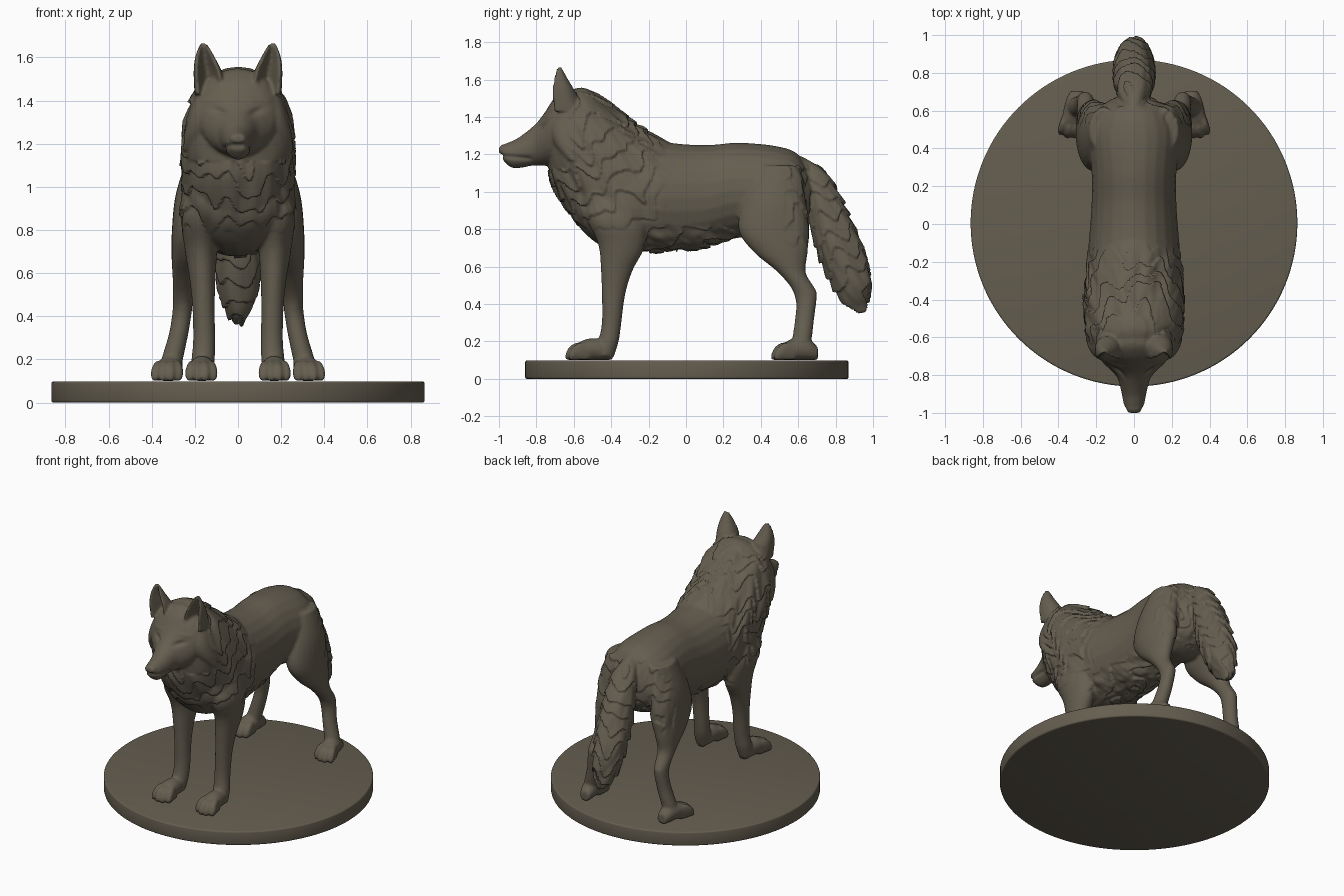
import bpy, bmesh, math
from mathutils import Vector, noise

fur_brown = bpy.data.materials.new("dark_taupe")
fur_brown.diffuse_color = (0.13, 0.112, 0.08, 1)

bm = bmesh.new()
SIDES = 24


def spline(keys, steps=5):
    """Catmull-Rom interpolation through section tuples."""
    out = []
    for i in range(len(keys) - 1):
        a, b, c, d = (keys[max(0, min(len(keys) - 1, i + k))] for k in (-1, 0, 1, 2))
        for s in range(steps):
            t = s / steps
            out.append([0.5 * (2 * q + (r - p) * t + (2 * p - 5 * q + 4 * r - w) * t * t
                               + (3 * q - p - 3 * r + w) * t ** 3)
                        for p, q, r, w in zip(a, b, c, d)])
    return out + [list(keys[-1])]


def loft(keys, side=1, scoop=False):
    """Closed tube. Each section: y, z of one edge, y, z of the other, centre x, half width."""
    rings = []
    for ya, za, yb, zb, xc, hw in spline(keys):
        ring = []
        for k in range(SIDES):
            ang = 2 * math.pi * k / SIDES
            s = math.sin(ang)
            if scoop and s > 0:
                s = 2.0 * s - 2.4 * s ** 4
            ring.append(bm.verts.new((side * xc + max(hw, 0.004) * math.cos(ang),
                                      (ya + yb) / 2 + s * (ya - yb) / 2,
                                      (za + zb) / 2 + s * (za - zb) / 2)))
        rings.append(ring)
    for r0, r1 in zip(rings, rings[1:]):
        for k in range(SIDES):
            n = (k + 1) % SIDES
            bm.faces.new((r0[k], r0[n], r1[n], r1[k]))
    bm.faces.new(rings[0])
    bm.faces.new(rings[-1])


def mid(keys):
    return [(a, b, c, d, 0, w) for a, b, c, d, w in keys]


def paw(side, x, toe_y, splay):
    """Foot pad with four toes, toes towards -y."""
    loft([(toe_y + dy, top, toe_y + dy, 0.1, x + splay * (0.27 - dy), w) for dy, top, w in
          ((0.25, .17, .035), (0.2, .21, .052), (0.12, .215, .062), (0.06, .185, .064), (0.03, .15, .05))], side)
    for i in range(4):
        off = (i - 1.5) * 0.037
        y0 = toe_y + (0.018 if i in (0, 3) else 0.0)
        loft([(y0 + dy, top, y0 + dy, 0.099, x + off * (1.0 - dy * 2) + splay * (0.27 - dy), w)
              for dy, top, w in ((0.11, .19, .014), (0.06, .195, .021), (0.02, .17, .022), (0.0, .13, .012))], side)


# Torso: rump to chest, upper and lower outline
loft(mid([(.665, 1.08, .665, .88, .10), (.60, 1.20, .61, .80, .19), (.48, 1.245, .48, .74, .245),
          (.28, 1.262, .28, .755, .225), (.10, 1.25, .10, .70, .225), (-.10, 1.265, -.10, .68, .24),
          (-.28, 1.31, -.28, .68, .255), (-.42, 1.28, -.45, .71, .25), (-.53, 1.22, -.57, .81, .215),
          (-.58, 1.15, -.64, .92, .13)]))
# Neck and mane
loft(mid([(-.05, 1.24, -.36, .72, .23), (-.13, 1.29, -.46, .73, .25), (-.25, 1.355, -.61, .87, .262),
          (-.42, 1.49, -.71, 1.02, .255), (-.54, 1.555, -.735, 1.13, .225), (-.62, 1.545, -.74, 1.17, .17)]))
# Head and muzzle
loft(mid([(-.50, 1.50, -.60, 1.15, .18), (-.62, 1.55, -.70, 1.15, .195), (-.70, 1.505, -.74, 1.14, .175),
          (-.755, 1.425, -.78, 1.14, .13), (-.81, 1.357, -.82, 1.14, .088), (-.90, 1.287, -.89, 1.127, .066),
          (-.965, 1.257, -.935, 1.13, .056), (-.998, 1.225, -.975, 1.165, .036)]))
# Nose
loft(mid([(-.95, 1.25, -.95, 1.20, .03), (-.975, 1.255, -.975, 1.195, .042), (-1.0, 1.24, -1.0, 1.205, .03)]))
# Bushy tail
loft(mid([(.56, 1.02, .62, 1.19, .06), (.63, .98, .74, 1.115, .085), (.655, .85, .825, .99, .10),
          (.69, .70, .895, .83, .108), (.74, .57, .955, .68, .103), (.79, .47, .985, .55, .088),
          (.85, .40, .985, .46, .06), (.92, .355, .965, .365, .02)]))

for side in (1, -1):
    # Cheek ruff
    loft([(-.68, 1.45, -.56, 1.45, .14, .05), (-.72, 1.34, -.55, 1.34, .16, .065),
          (-.70, 1.25, -.55, 1.25, .182, .065), (-.63, 1.17, -.56, 1.17, .235, .022)], side)
    # Brow
    loft([(-.755, 1.41, -.70, 1.41, .03, .02), (-.765, 1.405, -.70, 1.385, .075, .025),
          (-.74, 1.40, -.68, 1.37, .13, .02)], side)
    # Ear
    loft([(-.72, 1.43, -.56, 1.43, .13, .072), (-.725, 1.53, -.59, 1.53, .14, .066),
          (-.715, 1.60, -.63, 1.60, .153, .046), (-.695, 1.665, -.665, 1.665, .16, .016)], side, True)
    # Front leg
    loft([(-.50, 1.08, -.24, 1.08, .16, .07), (-.54, .90, -.21, .86, .18, .085),
          (-.47, .72, -.225, .70, .172, .075), (-.455, .58, -.285, .58, .165, .061),
          (-.45, .45, -.325, .45, .16, .052), (-.45, .30, -.348, .28, .157, .051),
          (-.47, .20, -.36, .20, .162, .054), (-.50, .12, -.385, .12, .167, .05)], side)
    paw(side, .165, -.645, 0.02)
    # Hind leg
    loft([(.38, 1.14, .61, 1.14, .15, .085), (.31, .97, .645, .95, .195, .095),
          (.28, .80, .655, .78, .215, .092), (.36, .68, .65, .67, .235, .073),
          (.48, .58, .64, .57, .248, .055), (.56, .49, .685, .49, .255, .047),
          (.588, .41, .70, .45, .258, .045), (.583, .32, .685, .32, .275, .045),
          (.565, .20, .67, .20, .305, .05), (.54, .12, .65, .12, .318, .05)], side)
    paw(side, .30, .455, 0.12)

bmesh.ops.recalc_face_normals(bm, faces=bm.faces)
mesh = bpy.data.meshes.new("wolf")
bm.to_mesh(mesh)
bm.free()
wolf = bpy.data.objects.new("wolf", mesh)
bpy.context.collection.objects.link(wolf)
bpy.context.view_layer.objects.active = wolf
wolf.select_set(True)

# Fuse the parts into one skin and soften the seams
fuse = wolf.modifiers.new("fuse", 'REMESH')
fuse.mode = 'VOXEL'
fuse.voxel_size = 0.009
soft = wolf.modifiers.new("soften", 'SMOOTH')
soft.factor = 0.5
soft.iterations = 5
for name in ("fuse", "soften"):
    bpy.ops.object.modifier_apply(modifier=name)


def ramp(v, lo, hi):
    t = max(0.0, min(1.0, (v - lo) / (hi - lo)))
    return t * t * (3 - 2 * t)


def fur_amount(p):
    """Where the coat is shaggy: mane, belly, rump and tail."""
    x, y, z = abs(p.x), p.y, p.z
    mane = ramp(y, -.08, -.25) * ramp(z, .76, .92)
    if z > 1.12:
        mane *= ramp(y, -.64, -.57) * ramp(z, 1.56, 1.47)
    belly = ramp(z, .84, .76) * ramp(y, -.25, -.18) * ramp(y, .30, .22) * ramp(z, .62, .66)
    rump = 0.6 * ramp(y, .50, .60) * ramp(z, .68, .78) * ramp(z, 1.2, 1.1)
    tail = 0.9 * ramp(y, .64, .72) * ramp(.13 - x, 0, .01) * ramp(z, 1.15, 1.0) * ramp(y + z, 1.15, 1.25)
    return max(mane, belly, rump, tail)


# Overlapping fur tufts, eye sockets and mouth line
flow, across = Vector((0, .5, -.866)), Vector((0, .866, .5))
mesh = wolf.data
moves = []
for v in mesh.vertices:
    p, n = v.co.copy(), v.normal.copy()
    m = fur_amount(p)
    d = Vector()
    if m > 0.01:
        s, a = p.dot(flow), p.dot(across)
        phase = s * 9 + 1.5 * noise.noise(Vector((p.x * 11, a * 11, s * 3)))
        strands = noise.noise(Vector((p.x * 30, a * 30, s * 5)))
        d += n * m * (0.020 * (phase % 1.0) - 0.010 + 0.005 * strands)
    if p.y < -.68 and 1.28 < p.z < 1.42:
        r2 = ((abs(p.x) - .085) / .032) ** 2 + ((p.z - 1.35 - .25 * (abs(p.x) - .085)) / .016) ** 2
        d -= n * 0.014 * math.exp(-r2)
    if p.y < -.81 and p.z < 1.24:
        line = 1.183 + 0.1 * (-.9 - p.y)
        d -= n * 0.009 * math.exp(-((p.z - line) / .011) ** 2) * ramp(p.y, -.81, -.85)
    moves.append(p + d)
for v, co in zip(mesh.vertices, moves):
    v.co = co
mesh.materials.clear()
mesh.materials.append(fur_brown)
bpy.ops.object.shade_smooth()

# Round base
bpy.ops.mesh.primitive_cylinder_add(vertices=128, radius=0.865, depth=0.098, location=(0, 0.005, 0.049))
base = bpy.context.object
base.name = "round_base"
base.data.materials.append(fur_brown)
bev = base.modifiers.new("edge", 'BEVEL')
bev.width = 0.01
bev.segments = 3
bpy.ops.object.modifier_apply(modifier="edge")
bpy.ops.object.shade_smooth_by_angle(angle=math.radians(35))
